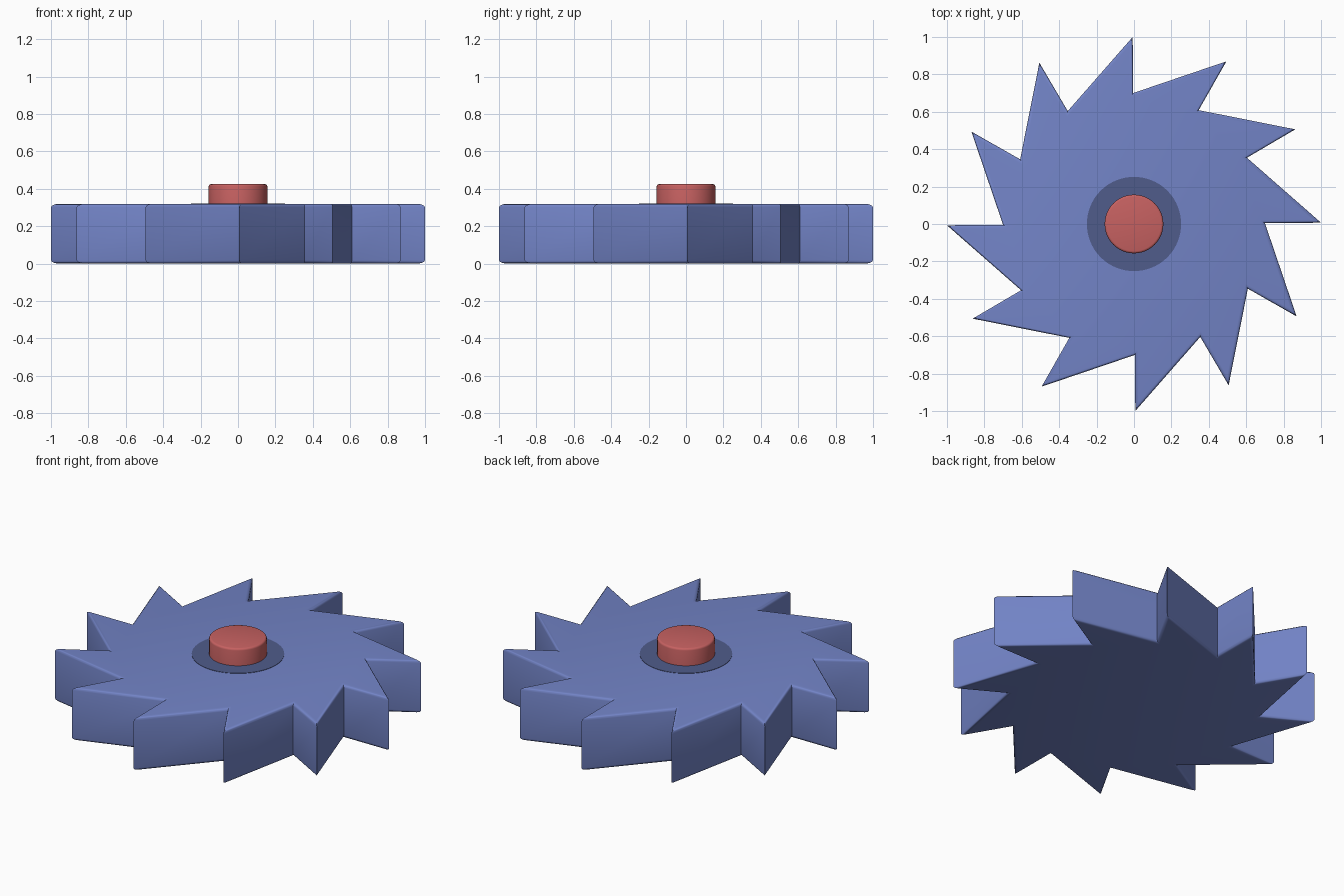
import bpy, bmesh, math

if "Cube" in bpy.data.objects:
    bpy.data.objects.remove(bpy.data.objects["Cube"])

TEETH, HEIGHT = 12, 0.32
TIP, ROOT, TURN = 1.0, 0.7, math.radians(0.4)


def finish(name, bm, color):
    bmesh.ops.recalc_face_normals(bm, faces=bm.faces)
    mesh = bpy.data.meshes.new(name)
    bm.to_mesh(mesh)
    bm.free()
    ob = bpy.data.objects.new(name, mesh)
    bpy.context.collection.objects.link(ob)
    mat = bpy.data.materials.new(name + "_color")
    mat.diffuse_color = (*color, 1)
    mat.use_nodes = True
    mat.node_tree.nodes["Principled BSDF"].inputs["Base Color"].default_value = mat.diffuse_color
    mesh.materials.append(mat)
    bpy.ops.object.select_all(action='DESELECT')
    ob.select_set(True)
    bpy.context.view_layer.objects.active = ob
    bpy.ops.object.shade_smooth_by_angle(angle=math.radians(35))
    return ob


def prism(name, points, z0, z1, color, bevel=0.0, both=True):
    """Extrude an outline and round its rim edges, leaving upright edges sharp."""
    bm = bmesh.new()
    base = bm.faces.new([bm.verts.new((x, y, z0)) for x, y in points])
    ext = bmesh.ops.extrude_face_region(bm, geom=[base], use_keep_orig=True)
    for v in ext["geom"]:
        if isinstance(v, bmesh.types.BMVert):
            v.co.z = z1
    if bevel:
        rims = [e for e in bm.edges
                if abs(e.verts[0].co.z - e.verts[1].co.z) < 1e-6
                and (both or e.verts[0].co.z > (z0 + z1) / 2)]
        bmesh.ops.bevel(bm, geom=rims, offset=bevel, offset_type='OFFSET',
                        segments=3, profile=0.5, affect='EDGES')
    return finish(name, bm, color)


def ring(radius, count):
    return [(radius * math.cos(2 * math.pi * i / count),
             radius * math.sin(2 * math.pi * i / count)) for i in range(count)]


# Saw-toothed wheel: each tooth has a radial face and a slanted back
outline = []
for i in range(TEETH):
    a = TURN + 2 * math.pi * i / TEETH
    for r in (ROOT, TIP):
        outline.append((r * math.cos(a), r * math.sin(a)))
prism("ratchet_wheel", outline, 0, HEIGHT, (0.17, 0.23, 0.57), 0.018)

# Dark washer lying flush in the top face
prism("washer", ring(0.252, 64), HEIGHT - 0.02, HEIGHT + 0.002, (0.08, 0.107, 0.26))

# Centre pin
prism("centre_pin", ring(0.157, 48), HEIGHT - 0.05, 0.425, (0.57, 0.12, 0.12), 0.012, both=False)
